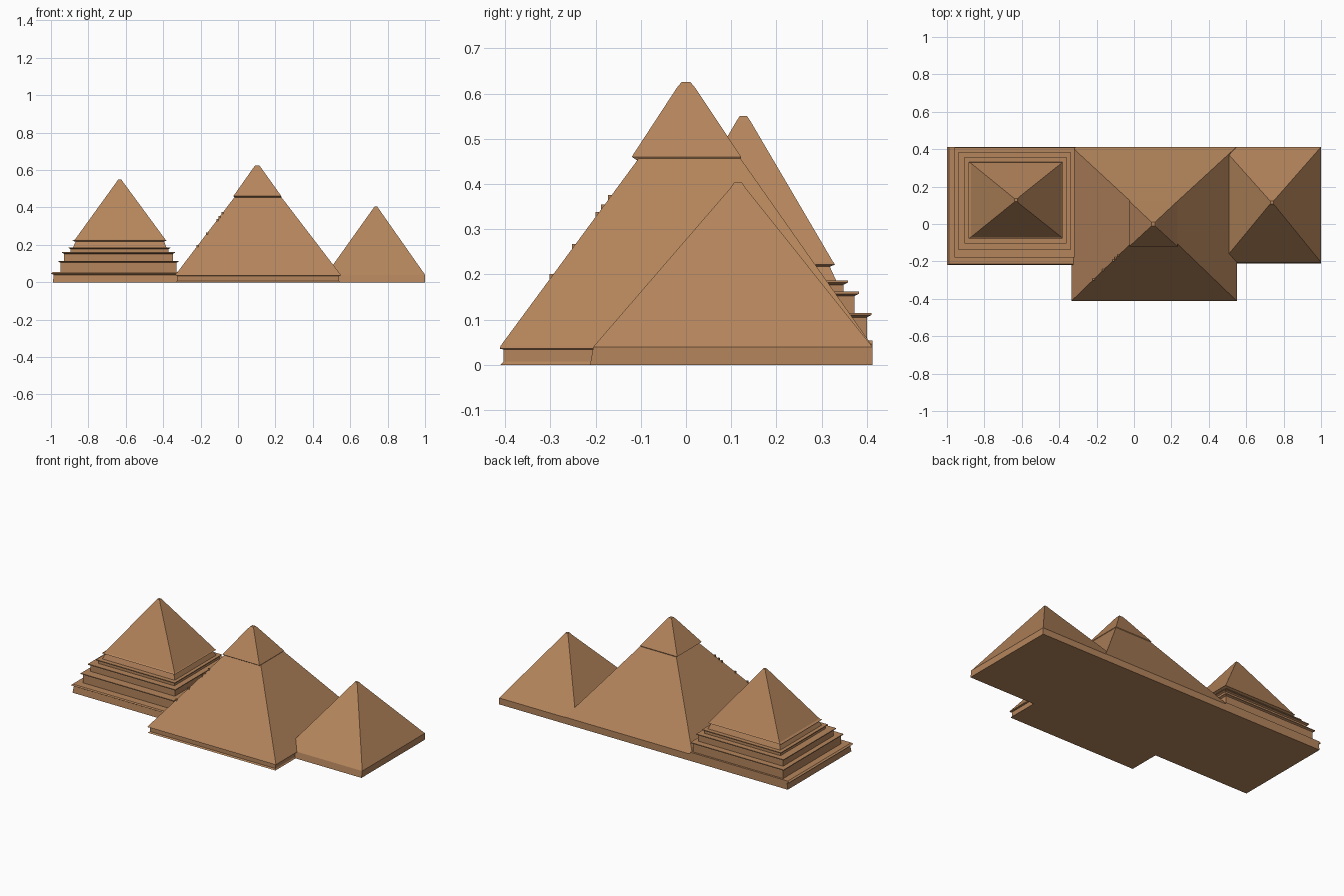
import bpy
import bmesh
from mathutils import Vector

cube = bpy.data.objects.get("Cube")
if cube:
    bpy.data.objects.remove(cube, do_unlink=True)

stone = bpy.data.materials.new("sandstone")
stone.use_nodes = True
COLOUR = (0.46, 0.235, 0.107, 1)
stone.diffuse_color = COLOUR
bsdf = stone.node_tree.nodes["Principled BSDF"]
bsdf.inputs["Base Color"].default_value = COLOUR
bsdf.inputs["Roughness"].default_value = 0.9


def loft(name, rings):
    """Closed solid from stacked rectangles (z, x0, x1, y0, y1)."""
    bm = bmesh.new()
    loops = []
    for z, x0, x1, y0, y1 in rings:
        loops.append([bm.verts.new((x, y, z)) for x, y in
                      ((x0, y0), (x1, y0), (x1, y1), (x0, y1))])
    bm.faces.new(loops[0][::-1])
    bm.faces.new(loops[-1])
    for a, b in zip(loops, loops[1:]):
        for i in range(4):
            j = (i + 1) % 4
            bm.faces.new((a[i], a[j], b[j], b[i]))
    mesh = bpy.data.meshes.new(name)
    bm.to_mesh(mesh)
    bm.free()
    mesh.materials.append(stone)
    ob = bpy.data.objects.new(name, mesh)
    bpy.context.collection.objects.link(ob)
    return ob


def tip(x, y, z, r):
    """Two small rings that blunt an apex."""
    return [(z - 0.012, x - r, x + r, y - r, y + r),
            (z, x - r * 0.5, x + r * 0.5, y - r * 0.5, y + r * 0.5)]


# Great middle pyramid: grooved plinth, sloping body, overhanging cap
loft("middle_pyramid_body", [
    (0, -0.335, 0.545, -0.41, 0.412),
    (0.008, -0.325, 0.54, -0.403, 0.412),
    (0.034, -0.325, 0.54, -0.403, 0.412),
    (0.036, -0.335, 0.55, -0.412, 0.412),
    (0.042, -0.333, 0.548, -0.41, 0.412),
    (0.46, -0.015, 0.228, -0.102, 0.118)])
loft("middle_pyramid_cap", [
    (0.452, -0.015, 0.228, -0.108, 0.12),
    (0.46, -0.025, 0.232, -0.12, 0.122)] + tip(0.103, 0, 0.625, 0.02))

# Small pyramid on the left
loft("small_pyramid", [
    (0, 0.47, 1, -0.212, 0.412),
    (0.04, 0.47, 1, -0.205, 0.412)] + tip(0.737, 0.115, 0.404, 0.016))

# Stepped pyramid on the right: plinth and terraces with thin lips
loft("stepped_pyramid_plinth", [
    (0, -0.99, -0.3, -0.215, 0.412),
    (0.04, -0.985, -0.3, -0.21, 0.412),
    (0.046, -1, -0.315, -0.22, 0.412),
    (0.054, -0.99, -0.32, -0.215, 0.412)])
terraces = [
    (0.05, 0.115, -0.96, -0.318, -0.178, 0.41),
    (0.11, 0.162, -0.94, -0.338, -0.135, 0.382),
    (0.155, 0.187, -0.905, -0.362, -0.105, 0.358)]
for n, (z0, z1, x0, x1, y0, y1) in enumerate(terraces, 1):
    e = 0.01
    inner = (x0 + e, x1 - e, y0 + e, y1 - e)
    loft(f"terrace_{n}", [(z0, *inner), (z1 - e, *inner),
                          (z1 - 0.005, x0, x1, y0, y1),
                          (z1, x0, x1, y0, y1)])
loft("stepped_pyramid_top", [
    (0.18, -0.885, -0.38, -0.08, 0.335),
    (0.217, -0.868, -0.395, -0.065, 0.318),
    (0.222, -0.885, -0.382, -0.078, 0.33),
    (0.228, -0.872, -0.388, -0.07, 0.325)] + tip(-0.632, 0.127, 0.55, 0.016))

# Worn stones along the front right ridge of the middle pyramid
foot, head = Vector((-0.333, -0.41, 0.042)), Vector((-0.015, -0.102, 0.46))
for n, t in enumerate((0.36, 0.52, 0.69, 0.73, 0.78)):
    p = foot.lerp(head, t)
    r = 0.008
    loft(f"ridge_stone_{n + 1}", [
        (p.z - r, p.x - r * 0.3, p.x + r, p.y - r * 0.3, p.y + r),
        (p.z + r, p.x - r * 0.3, p.x + r, p.y - r * 0.3, p.y + r)])
